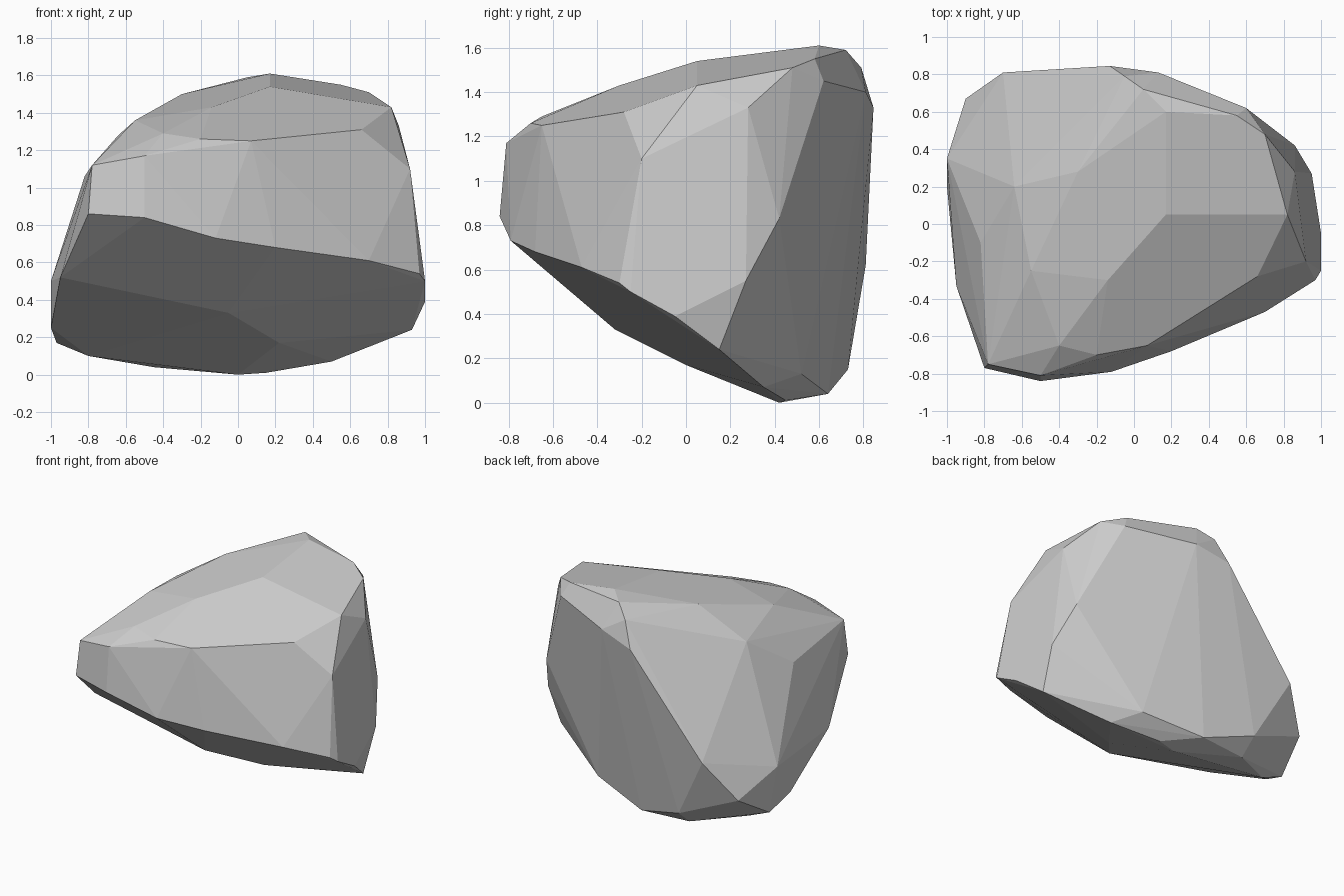
import bpy, bmesh, math

# Key corners of the boulder, grouped by region; the hull makes the facets
front_lip = [(-.8, -.77, .86), (-.5, -.84, .84), (-.12, -.79, .73),
             (.2, -.68, .68), (.7, -.47, .61), (.97, -.3, .54)]
right_side = [(1, -.25, .5), (1, -.05, .39), (.93, .15, .24), (.95, .27, .55),
              (.92, -.2, 1.1), (.86, .28, 1.33)]
underside = [(-.05, -.32, .33), (.22, 0, .17), (0, .42, 0), (.15, .45, .01),
             (.5, .35, .07), (-.8, .4, .1), (-.45, .6, .04)]
left_side = [(-.95, -.33, .52), (-1, .2, .25), (-1, .35, .5),
             (-.97, .4, .17), (-.9, .67, .34)]
back_side = [(-.7, .81, .62), (-.13, .845, 1.33), (.13, .81, 1.4), (.6, .62, 1.45),
             (.86, .42, .83), (.36, .52, .13), (-.45, .73, .15), (-.08, .64, .04),
             (-.05, .79, 1.51)]
roof_rim = [(-.78, -.75, 1.12), (-.5, -.81, 1.17), (-.2, -.7, 1.26), (.07, -.65, 1.25),
            (.66, -.28, 1.31), (.82, .05, 1.43), (.7, .48, 1.51)]
roof = [(.17, .05, 1.54), (-.14, -.3, 1.43), (-.4, -.65, 1.29), (-.55, -.25, 1.36),
        (-.3, .28, 1.5), (-.64, .2, 1.28), (.17, .6, 1.61), (.05, .72, 1.59),
        (.55, .58, 1.55), (-.82, -.1, 1.06)]

# Boulder: convex hull, stray points removed, near-flat triangles merged
bm = bmesh.new()
for region in (front_lip, right_side, underside, left_side, back_side, roof_rim, roof):
    for co in region:
        bm.verts.new(co)
bmesh.ops.convex_hull(bm, input=bm.verts[:])
bmesh.ops.delete(bm, geom=[v for v in bm.verts if not v.link_faces], context='VERTS')
bmesh.ops.dissolve_limit(bm, angle_limit=math.radians(3), verts=bm.verts[:], edges=bm.edges[:])
bmesh.ops.recalc_face_normals(bm, faces=bm.faces[:])

mesh = bpy.data.meshes.new("boulder")
bm.to_mesh(mesh)
bm.free()
bpy.context.collection.objects.link(bpy.data.objects.new("boulder", mesh))
